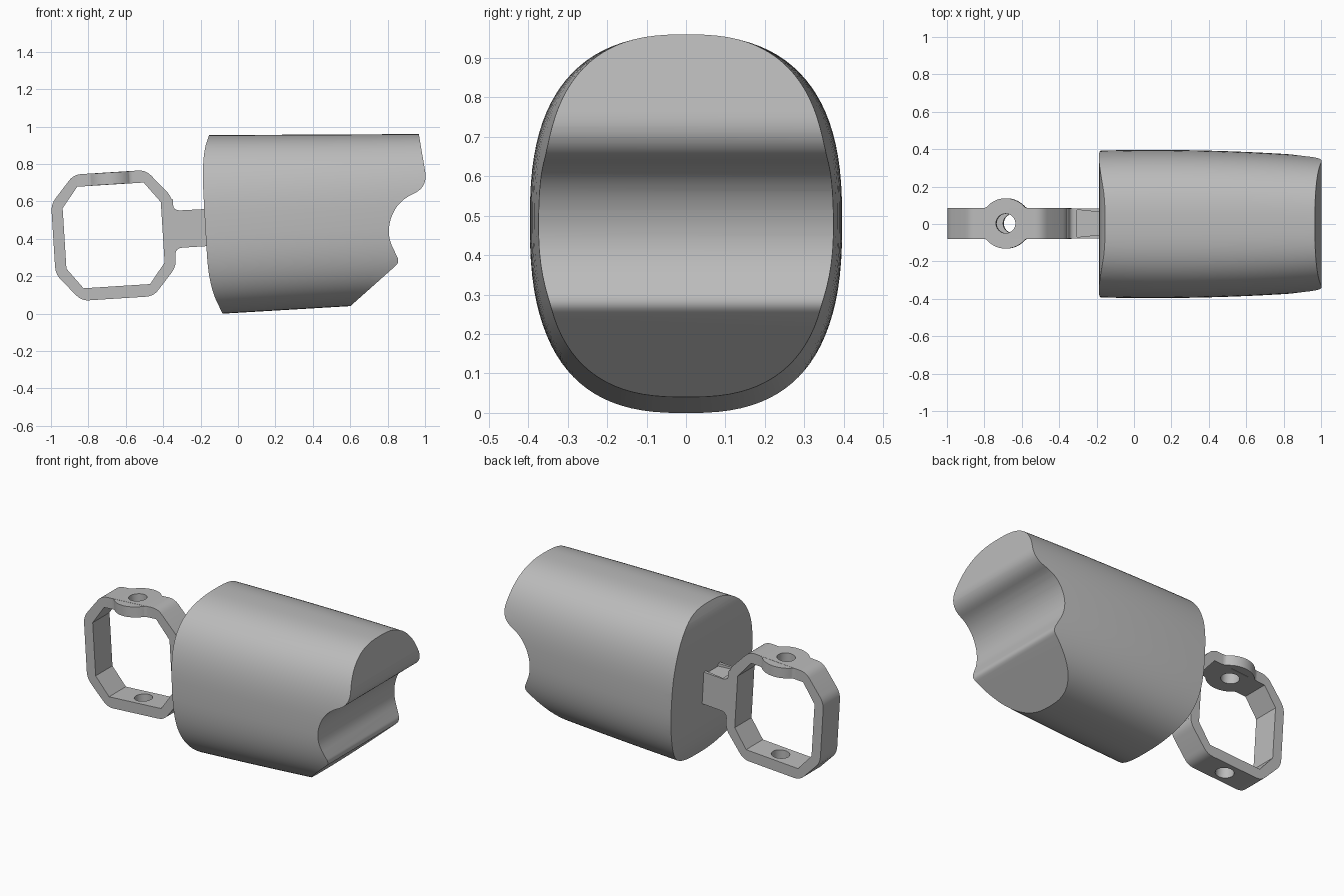
import bpy, bmesh, math
from mathutils import Vector, Matrix

cube = bpy.data.objects.get("Cube")
if cube:
    bpy.data.objects.remove(cube)

grey = bpy.data.materials.new("plain grey")
grey.use_nodes = True
grey.diffuse_color = (0.5, 0.5, 0.5, 1)
grey.node_tree.nodes["Principled BSDF"].inputs["Base Color"].default_value = grey.diffuse_color


def rounded(points, steps=8):
    """Round each corner (x, y, reach) of a closed outline."""
    out = []
    for i, (x, y, reach) in enumerate(points):
        p = Vector((x, y))
        if not reach:
            out.append(p)
            continue
        ends = []
        for q in (points[i - 1], points[(i + 1) % len(points)]):
            d = Vector(q[:2]) - p
            ends.append(p + d.normalized() * min(reach, d.length * 0.499))
        for k in range(steps + 1):
            t = k / steps
            out.append(ends[0] * (1 - t) ** 2 + p * 2 * t * (1 - t) + ends[1] * t * t)
    return out


def loft(name, rings):
    """Skin a list of equal-sized rings and cap both ends."""
    bm = bmesh.new()
    loops = [[bm.verts.new(p) for p in ring] for ring in rings]
    n = len(loops[0])
    for a, b in zip(loops, loops[1:]):
        for i in range(n):
            j = (i + 1) % n
            bm.faces.new((a[i], a[j], b[j], b[i]))
    bm.faces.new(loops[0])
    bm.faces.new(loops[-1])
    bmesh.ops.recalc_face_normals(bm, faces=bm.faces)
    mesh = bpy.data.meshes.new(name)
    bm.to_mesh(mesh)
    bm.free()
    mesh.materials.append(grey)
    obj = bpy.data.objects.new(name, mesh)
    bpy.context.collection.objects.link(obj)
    return obj


def side_prism(name, outline, half):
    return loft(name, [[(p[0], y, p[1]) for p in outline] for y in (-half, half)])


def top_prism(name, outline, low, high):
    return loft(name, [[(p[0], p[1], z) for p in outline] for z in (low, high)])


def combine(obj, tool, operation):
    mod = obj.modifiers.new("cut", "BOOLEAN")
    mod.operation, mod.object, mod.solver = operation, tool, "EXACT"
    bpy.context.view_layer.objects.active = obj
    bpy.ops.object.modifier_apply(modifier=mod.name)
    bpy.data.objects.remove(tool)


def smooth(obj):
    bpy.ops.object.select_all(action="DESELECT")
    obj.select_set(True)
    bpy.context.view_layer.objects.active = obj
    bpy.ops.object.shade_smooth_by_angle(angle=math.radians(30))


# Body: rounded barrel trimmed by its side outline
def body_ring(x, count=96):
    low, high = 0.0045 + 0.059 * x, 0.955 + 0.005 * x
    half_y = 0.396 - 0.035 * ((x - 0.1) / 0.9) ** 2
    ring = []
    for i in range(count):
        a = math.tau * i / count
        c, s = math.cos(a), math.sin(a)
        y = math.copysign(abs(c) ** (2 / 2.6), c) * half_y
        z = math.copysign(abs(s) ** (2 / 2.6), s) * (high - low) / 2
        ring.append((x, y, z + (high + low) / 2))
    return ring


body = loft("body", [body_ring(-0.3 + 0.1 * i) for i in range(15)])
body_side = [
    (-0.138, 1.0, 0), (-0.195, 0.84, 1), (-0.175, 0.45, 1), (-0.155, 0.15, 1),
    (-0.068, -0.03, 0), (0.522, -0.03, 0), (0.865, 0.275, 0.03), (0.79, 0.43, 1),
    (0.85, 0.6, 1), (1.015, 0.675, 0.085), (0.96, 1.0, 0),
]
combine(body, side_prism("body_trim", rounded(body_side, 10), 0.6), "INTERSECT")
smooth(body)


# Handle ring: chamfered frame, built upright and then tilted
def frame(w, h, cx, cz, reach):
    quarter = [(w, h - cz), (w - cx, h)]
    pts = []
    for sx, sz in ((1, 1), (-1, 1), (-1, -1), (1, -1)):
        pair = quarter if sx * sz > 0 else quarter[::-1]
        pts += [(sx * x, sz * z, reach) for x, z in pair]
    return rounded(pts, 5)


STRIP = 0.082
handle = side_prism("handle_ring", frame(0.323, 0.338, 0.13, 0.15, 0.04), STRIP)
combine(handle, side_prism("opening", frame(0.263, 0.272, 0.085, 0.11, 0), 0.3), "DIFFERENCE")

# Round boss on the top strip, blended into its edges
edge = [(0.16, STRIP - 0.002, 0), (0.107, STRIP, 0.04)]
edge += [(0.135 * math.cos(a), 0.135 * math.sin(a), 0.02)
         for a in (math.radians(45 + 9 * i) for i in range(11))]
edge += [(-0.107, STRIP, 0.04), (-0.16, STRIP - 0.002, 0)]
boss_outline = rounded(edge + [(-x, -y, r) for x, y, r in edge], 3)
combine(handle, top_prism("boss", boss_outline, 0.273, 0.337), "UNION")

# Pin hole through both strips
circle = [(0.052 * math.cos(math.tau * i / 40), 0.052 * math.sin(math.tau * i / 40))
          for i in range(40)]
combine(handle, top_prism("pin_hole", circle, -0.5, 0.5), "DIFFERENCE")
handle.data.transform(Matrix.Translation((-0.665, 0.003, 0.418))
                      @ Matrix.Rotation(math.radians(-3.6), 4, "Y"))
smooth(handle)

# Stem joining the ring to the body, with a shallow tapered recess on top
stem_side = [
    (-0.38, 0.63, 0), (-0.348, 0.61, 0), (-0.345, 0.55, 0.04), (-0.1, 0.563, 0),
    (-0.1, 0.365, 0), (-0.335, 0.35, 0.04), (-0.333, 0.28, 0), (-0.37, 0.25, 0),
]
stem = side_prism("stem", rounded(stem_side), STRIP - 0.001)
taper = [(-0.305, -0.073), (-0.13, -0.055), (-0.13, 0.055), (-0.305, 0.073)]
combine(stem, top_prism("recess", taper, 0.542, 0.7), "DIFFERENCE")
stem.data.transform(Matrix.Translation((0, 0.003, 0)))
smooth(stem)
